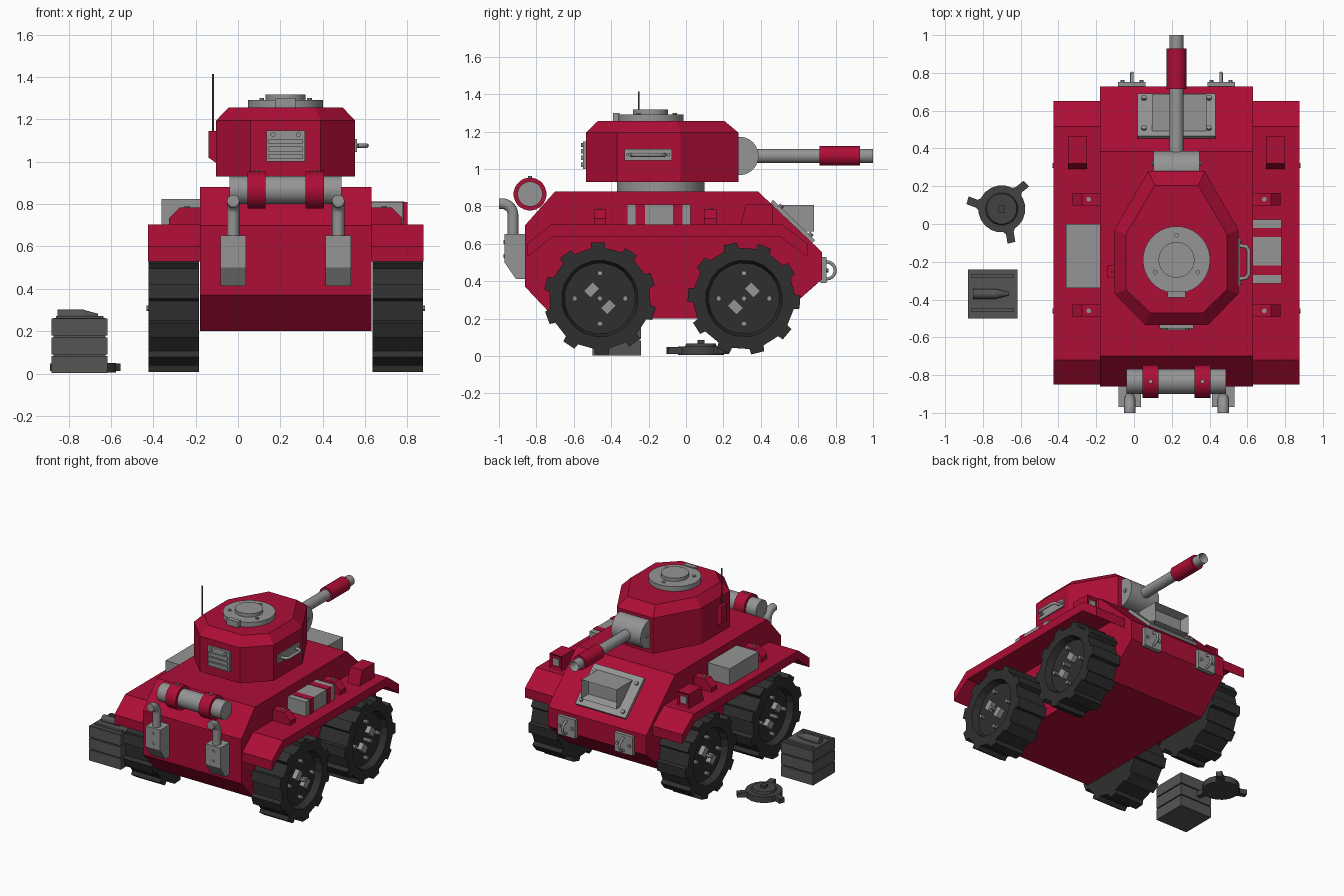
import bpy, bmesh, math
from mathutils import Vector

if "Cube" in bpy.data.objects:
    bpy.data.objects.remove(bpy.data.objects["Cube"])

CX = 0.225  # tank centre line


def mat(name, r, g, b):
    m = bpy.data.materials.new(name)
    m.diffuse_color = (r, g, b, 1)
    m.use_nodes = True
    m.node_tree.nodes["Principled BSDF"].inputs["Base Color"].default_value = m.diffuse_color
    return m


RED = mat("crimson paint", 0.42, 0.004, 0.036)
GREY = mat("light grey metal", 0.30, 0.30, 0.30)
BLACK = mat("black rubber", 0.028, 0.028, 0.028)
DARK = mat("dark grey", 0.09, 0.09, 0.09)
MINE = mat("charcoal", 0.055, 0.055, 0.055)


def finish(name, bm, m, smooth=False):
    bmesh.ops.recalc_face_normals(bm, faces=bm.faces)
    me = bpy.data.meshes.new(name)
    bm.to_mesh(me)
    bm.free()
    me.materials.append(m)
    if smooth:
        me.shade_smooth()
        me.set_sharp_from_angle(angle=math.radians(35))
    ob = bpy.data.objects.new(name, me)
    bpy.context.collection.objects.link(ob)
    return ob


def loft(name, rings, m, smooth=False):
    """Skin equal-length rings of points and cap both ends."""
    bm = bmesh.new()
    vs = [[bm.verts.new(p) for p in ring] for ring in rings]
    n = len(vs[0])
    for a, b in zip(vs, vs[1:]):
        for i in range(n):
            j = (i + 1) % n
            bm.faces.new((a[i], a[j], b[j], b[i]))
    bm.faces.new(vs[0])
    bm.faces.new(vs[-1])
    return finish(name, bm, m, smooth)


def prism(name, pts, axis, lo, hi, m):
    place = {'x': lambda a, b, h: (h, a, b), 'y': lambda a, b, h: (a, h, b),
             'z': lambda a, b, h: (a, b, h)}[axis]
    return loft(name, [[place(a, b, h) for a, b in pts] for h in (lo, hi)], m)


def box(name, x0, x1, y0, y1, z0, z1, m):
    return prism(name, [(x0, y0), (x1, y0), (x1, y1), (x0, y1)], 'z', z0, z1, m)


def cyl(name, p, d, r, h, m, n=24, r2=None):
    """Cylinder or cone frustum from base point p along d."""
    q = Vector(d).to_track_quat('Z', 'Y')
    rings = [[Vector(p) + q @ Vector((rr * math.cos(2 * math.pi * (i + .5) / n),
                                      rr * math.sin(2 * math.pi * (i + .5) / n), z))
              for i in range(n)] for rr, z in ((r, 0), (r if r2 is None else r2, h))]
    return loft(name, rings, m, n > 8)


def bolt(p, d, r=0.012, h=0.012, m=GREY):
    return cyl("bolt", p, d, r, h, m, 8)


def recess(ob, d, t, depth):
    """Sink an inset panel into the face pointing along d."""
    bm = bmesh.new()
    bm.from_mesh(ob.data)
    bm.normal_update()
    d = Vector(d)
    fs = [f for f in bm.faces if f.normal.dot(d) > 0.95]
    bmesh.ops.inset_region(bm, faces=fs, thickness=t)
    bmesh.ops.translate(bm, vec=-d * depth, verts=list({v for f in fs for v in f.verts}))
    bm.to_mesh(ob.data)
    bm.free()


def tube(name, pts, r, m):
    cu = bpy.data.curves.new(name, 'CURVE')
    cu.dimensions = '3D'
    cu.bevel_depth, cu.bevel_resolution, cu.use_fill_caps = r, 3, True
    sp = cu.splines.new('POLY')
    sp.points.add(len(pts) - 1)
    for s, p in zip(sp.points, pts):
        s.co = (*p, 1)
    tmp = bpy.data.objects.new(name, cu)
    bpy.context.collection.objects.link(tmp)
    me = bpy.data.meshes.new_from_object(tmp.evaluated_get(bpy.context.evaluated_depsgraph_get()))
    bpy.data.objects.remove(tmp)
    me.materials.clear()
    me.materials.append(m)
    ob = bpy.data.objects.new(name, me)
    bpy.context.collection.objects.link(ob)


def arc(a0, a1, n=8):
    return [math.radians(a0 + (a1 - a0) * i / n) for i in range(n + 1)]


# Hull
prism("hull", [(-.86, .37), (-.70, .20), (.49, .20), (.727, .41), (.727, .556), (.385, .88),
               (-.70, .88), (-.86, .70)], 'x', CX - .405, CX + .405, RED)


# Wheels: lugged tyre, recessed hub, studs and blocks
def wheel(s, yc, zc, turn, flip):
    def ring(d, fn):
        return [(CX + s * d, yc + fn(k) * math.cos(a), zc + fn(k) * math.sin(a))
                for k, a in ((k, math.radians(36 * (k // 4) + (0, 1.5, 15, 16.5)[k % 4] + turn))
                             for k in range(40))]
    tread = lambda k: .302 if k % 4 in (1, 2) else .272
    loft("wheel", [ring(.41, tread), ring(.648, tread), ring(.648, lambda k: .205),
                   ring(.60, lambda k: .19)], BLACK)
    for dy, dz in ((0, 0), (.135, 0), (-.135, 0), (0, .135), (0, -.135)):
        bolt((CX + s * .59, yc + dy, zc + dz), (s, 0, 0), .014, .067 if dy == dz else .04)
    for k in (-1, 1):
        c = (yc + .045 * k * flip, zc - .045 * k)
        u, v = (.024 * flip, .024), (.018 * flip, -.018)
        pts = [(c[0] + a * u[0] + b * v[0], c[1] + a * u[1] + b * v[1])
               for a, b in ((-1, -1), (1, -1), (1, 1), (-1, 1))]
        prism("hub_block", pts, 'x', CX + s * .59, CX + s * .635, GREY)


for s in (-1, 1):
    X = lambda d: CX + s * d
    wheel(s, -.46, .308, 12, 1)
    wheel(s, .31, .308, 24, -1)
    # Fender sheet
    prism("fender", [(-.85, .53), (-.85, .60), (-.72, .703), (.515, .703), (.65, .60), (.65, .53),
                     (.50, .64), (-.71, .64)], 'x', X(.40), X(.65), RED)
    # Fender brackets
    for y in (-.46, .13):
        prism("fender_bracket", [(X(.40), .70), (X(.55), .70), (X(.55), .735), (X(.50), .785),
                                 (X(.40), .785)], 'y', y - .033, y + .033, RED)
        bolt((X(.465), y, .78), (0, 0, 1), .013)
    # Headlamp housing with lens
    lamp = prism("headlamp", [(.29, .70), (.32, .81), (.465, .81), (.465, .70)], 'x',
                 X(.475), X(.575), RED)
    recess(lamp, (0, 1, 0), .018, .012)
    box("headlamp_lens", X(.50), X(.55), .44, .46, .73, .78, GREY)
    # Exhaust box and bent pipe
    xe = X(.248)
    prism("exhaust_box", [(-.855, .413), (-.91, .413), (-.97, .50), (-.97, .652), (-.855, .652)],
          'x', xe - .06, xe + .06, GREY)
    for z in (.535, .61):
        bolt((xe, -.965, z), (0, -1, 0))
    tube("exhaust_pipe", [(xe, -.925, .64)] + [(xe, -.985 + .06 * math.cos(a), .755 + .06 * math.sin(a))
                                               for a in arc(0, 90)] + [(xe, -1.0, .815)], .03, GREY)
    # Tow hook
    xh = X(.236)
    box("tow_plate", xh - .073, xh + .073, .72, .752, .39, .53, GREY)
    tube("tow_ring", [(xh, .75 + .048 * math.cos(a), .458 + .046 * math.sin(a))
                      for a in arc(-90, 90)], .009, GREY)
    for dx in (-.05, .05):
        bolt((xh + dx, .75, .458), (0, 1, 0))
    # Red straps on the rear drum
    cyl("drum_strap", (X(.137) - .043, -.834, .866), (1, 0, 0), .088, .086, RED)
    bolt((X(.137), -.834, .95), (0, 0, 1))
    # Glacis plate bolts
    for y in (.49, .65):
        bolt((X(.172), y + .012, .88 - (y - .385) * .939 + .014), (0, .685, .729), .014, .016)

cyl("rear_drum", (-.04, -.834, .866), (1, 0, 0), .067, .528, GREY)

# Glacis plate and visor
prism("glacis_plate", [(.45, .815), (.675, .604), (.69, .62), (.465, .835)], 'x', .018, .432, GREY)
visor = prism("driver_visor", [(.46, .808), (.685, .808), (.685, .665), (.60, .665), (.45, .80)],
              'x', .095, .385, GREY)
recess(visor, (0, 1, 0), .025, .06)

# Side cargo
box("left_stowage_box", -.36, -.17, -.34, 0, .69, .825, GREY)
box("right_stowage_roll", .62, .78, -.315, .025, .69, .81, GREY)
for y in (-.27, -.07):
    box("stowage_strap", .62, .783, y, y + .05, .69, .813, RED)

# Turret
cyl("turret_ring", (CX, -.135, .87), (0, 0, 1), .235, .07, GREY, 32)


def outline(wide, front, back, half_f, half_b, yf, yb, z):
    right = [(half_b, back), (wide, yb), (wide, yf), (half_f, front)]
    return [(CX + x, y, z) for x, y in right] + [(CX - x, y, z) for x, y in reversed(right)]


base = (.328, .28, -.535, .15, .165, -.03, -.37)
loft("turret", [outline(*base, .93), outline(*base, 1.195),
                outline(.268, .205, -.47, .115, .14, -.055, -.345, 1.257)], RED)

# Gun
cyl("gun_mantlet", (.103, .285, 1.07), (1, 0, 0), .103, .244, GREY, 28)
barrel = cyl("gun_barrel", (CX, .30, 1.07), (0, 1, 0), .038, .70, GREY, 20)
recess(barrel, (0, 1, 0), .013, .08)
cyl("barrel_sleeve", (CX, .715, 1.07), (0, 1, 0), .053, .215, RED, 20)
for x, d in ((.103, -1), (.347, 1)):
    bolt((x, .32, 1.07), (d, 0, 0), .014, .008)

# Hatch
cyl("hatch_ring", (CX, -.19, 1.25), (0, 0, 1), .178, .042, GREY, 32)
cyl("hatch_lid", (CX, -.19, 1.28), (0, 0, 1), .095, .037, GREY, 28)
box("hatch_hinge", CX - .047, CX + .047, -.39, -.355, 1.25, 1.30, GREY)
for a in (90, 210, 330):
    a = math.radians(a)
    bolt((CX + .13 * math.cos(a), -.19 + .13 * math.sin(a), 1.288), (0, 0, 1))

# Antenna and base
prism("antenna_base", [(-.09, .985), (-.14, 1.02), (-.14, 1.145), (-.09, 1.145)], 'y', -.285, -.22, RED)
cyl("antenna", (-.118, -.253, 1.13), (0, 0, 1), .005, .285, DARK, 8)

# Turret side handle
box("handle_plate", .54, .562, -.33, -.075, 1.045, 1.107, GREY)
tube("side_handle", [(.56, -.29, 1.076), (.595, -.285, 1.076), (.607, -.265, 1.076),
                     (.607, -.14, 1.076), (.595, -.12, 1.076), (.56, -.115, 1.076)], .011, GREY)
for y in (-.312, -.093):
    bolt((.56, y, 1.076), (1, 0, 0), .009)

# Turret rear vent
box("rear_vent", .134, .316, -.552, -.53, 1.0, 1.148, GREY)
for z in (1.012, 1.048, 1.084):
    box("vent_slat", .145, .305, -.562, -.55, z, z + .024, GREY)
for x in (.165, .285):
    bolt((x, -.55, 1.128), (0, -1, 0))

# Ammunition crate: three planks, lid slats, shell relief
box("crate_core", -.872, -.625, -.492, -.248, 0.005, .262, DARK)
for i in range(3):
    box("crate_plank", -.88, -.617, -.50, -.24, .003 + i * .088, .083 + i * .088, DARK)
for y in (-.275, -.455):
    box("crate_slat", -.86, -.635, y - .01, y + .01, .255, .272, DARK)
cyl("shell_case", (-.852, -.37, .275), (1, 0, 0), .028, .125, DARK, 12)
cyl("shell_tip", (-.727, -.37, .275), (1, 0, 0), .026, .065, DARK, 12, .008)

# Land mine with three arms
MX, MY = -.70, .08
cyl("mine_body", (MX, MY, .005), (0, 0, 1), .125, .045, MINE, 20)
cyl("mine_cap", (MX, MY, .045), (0, 0, 1), .088, .022, MINE, 20, .08)
box("mine_pin", MX - .018, MX + .018, MY - .018, MY + .018, .06, .085, MINE)
for a in (48, 168, 288):
    c, s = math.cos(math.radians(a)), math.sin(math.radians(a))
    arm = [(.09, -.05), (.135, -.02), (.185, -.028), (.188, .014), (.135, .022), (.09, .055)]
    prism("mine_arm", [(MX + u * c - v * s, MY + u * s + v * c) for u, v in arm], 'z', .012, .048, MINE)
